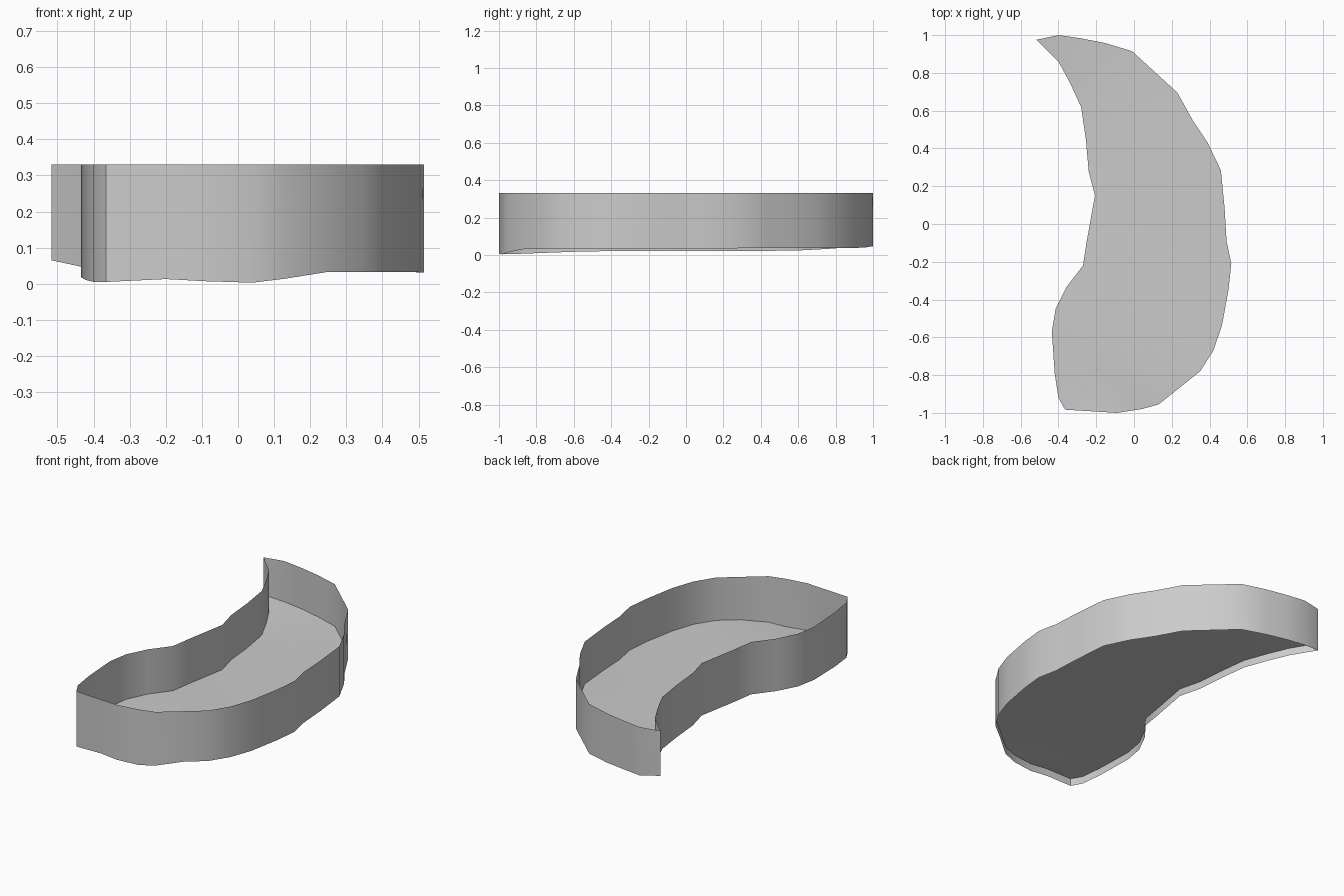
import bpy, bmesh
from mathutils import Vector

if "Cube" in bpy.data.objects:
    bpy.data.objects.remove(bpy.data.objects["Cube"])

TOP = 0.33          # level rim height
FLOOR_LIFT = 0.045  # floor sits a little above the wall's lower edge

# Outline, clockwise from the pointed tip: x, y, height of wall's lower edge
OUTLINE = [
    (-.517, .975, .065), (-.40, 1.0, .045), (-.28, .983, .044), (-.15, .957, .04),
    (-.01, .915, .038), (.23, .695, .036), (.31, .55, .036), (.39, .43, .036),
    (.46, .285, .036), (.48, .08, .033), (.49, -.09, .032), (.515, -.21, .031),
    (.50, -.35, .032), (.465, -.54, .032), (.42, -.67, .033), (.35, -.78, .033),
    (.25, -.86, .033), (.13, -.955, .014), (.04, -.98, .003), (-.09, -1.0, .007),
    (-.20, -.993, .013), (-.365, -.983, .005), (-.40, -.92, .005), (-.42, -.79, .010),
    (-.435, -.57, .018), (-.415, -.45, .02), (-.355, -.33, .022), (-.27, -.22, .022),
    (-.25, -.09, .022), (-.207, .15, .022), (-.24, .28, .022), (-.255, .45, .022),
    (-.28, .62, .025), (-.34, .75, .032), (-.40, .86, .04),
]


def finish(bm, name):
    mesh = bpy.data.meshes.new(name)
    bm.to_mesh(mesh)
    bm.free()
    ob = bpy.data.objects.new(name, mesh)
    bpy.context.collection.objects.link(ob)
    bpy.ops.object.select_all(action='DESELECT')
    ob.select_set(True)
    bpy.context.view_layer.objects.active = ob
    bpy.ops.object.shade_smooth_by_angle(angle=0.6)
    return ob


# Thin upright wall around the outline
bm = bmesh.new()
low = [bm.verts.new(p) for p in OUTLINE]
high = [bm.verts.new((x, y, TOP)) for x, y, z in OUTLINE]
n = len(OUTLINE)
for i in range(n):
    j = (i + 1) % n
    bm.faces.new((low[j], low[i], high[i], high[j]))
finish(bm, "basin_wall")

# Gently uneven floor filling the outline
bm = bmesh.new()
ring = [bm.verts.new(Vector(p) + Vector((0, 0, FLOOR_LIFT))) for p in OUTLINE]
edges = [bm.edges.new((ring[i], ring[(i + 1) % n])) for i in range(n)]
bmesh.ops.triangle_fill(bm, use_beauty=True, edges=edges, normal=(0, 0, 1))
for f in bm.faces:
    f.normal_update()
    if f.normal.z < 0:
        f.normal_flip()
finish(bm, "basin_floor")
